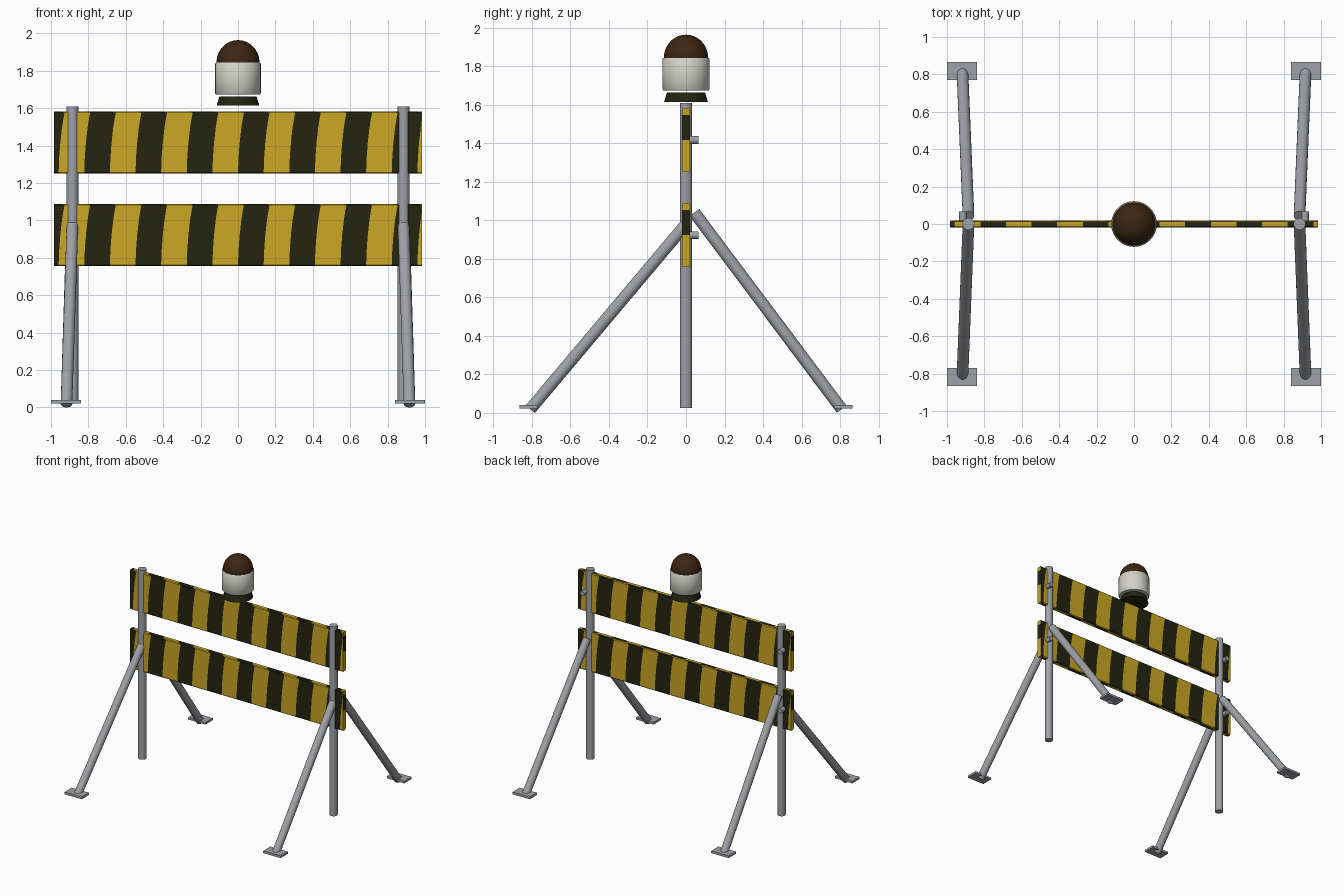
import bpy
import bmesh
import math
from mathutils import Vector

if "Cube" in bpy.data.objects:
    bpy.data.objects.remove(bpy.data.objects["Cube"])


def make_material(name, rgb):
    mat = bpy.data.materials.new(name)
    mat.use_nodes = True
    mat.diffuse_color = (*rgb, 1)
    mat.node_tree.nodes["Principled BSDF"].inputs["Base Color"].default_value = (*rgb, 1)
    return mat


yellow = make_material("stripe yellow", (0.60, 0.39, 0.018))
black = make_material("stripe black", (0.018, 0.018, 0.005))
steel = make_material("grey steel", (0.34, 0.36, 0.39))
white = make_material("lamp white", (0.65, 0.65, 0.58))
brown = make_material("lens brown", (0.045, 0.019, 0.006))


def finish(bm, name, mats, smooth=True):
    bmesh.ops.recalc_face_normals(bm, faces=bm.faces)
    mesh = bpy.data.meshes.new(name)
    bm.to_mesh(mesh)
    bm.free()
    obj = bpy.data.objects.new(name, mesh)
    bpy.context.collection.objects.link(obj)
    for mat in mats:
        mesh.materials.append(mat)
    if smooth:
        bpy.ops.object.select_all(action="DESELECT")
        obj.select_set(True)
        bpy.context.view_layer.objects.active = obj
        bpy.ops.object.shade_smooth_by_angle(angle=math.radians(40))
    return obj


def tube(name, start, end, radius):
    """Capped round bar between two points."""
    start, end = Vector(start), Vector(end)
    axis = end - start
    bm = bmesh.new()
    bmesh.ops.create_cone(bm, cap_ends=True, segments=20, radius1=radius,
                          radius2=radius, depth=axis.length)
    turn = axis.to_track_quat("Z", "Y").to_matrix().to_4x4()
    bmesh.ops.transform(bm, matrix=turn, verts=bm.verts)
    bmesh.ops.translate(bm, vec=(start + end) / 2, verts=bm.verts)
    return finish(bm, name, [steel])


def lathe(name, profile, mat, segments=40):
    """Spin a (radius, height) profile around the z axis."""
    bm = bmesh.new()
    verts = [bm.verts.new((r, 0, z)) for r, z in profile]
    edges = [bm.edges.new(pair) for pair in zip(verts, verts[1:])]
    bmesh.ops.spin(bm, geom=verts + edges, cent=(0, 0, 0), axis=(0, 0, 1),
                   angle=math.tau, steps=segments)
    bmesh.ops.remove_doubles(bm, verts=bm.verts, dist=0.0005)
    return finish(bm, name, [mat])


# Striped boards: a cross-section ring carried along the stripe boundaries
HALF_LENGTH, HALF_HEIGHT, STRIPE = 0.984, 0.166, 0.137
ROWS = [(-0.16, 0), (-0.08, 0.003), (0, 0.009), (0.08, 0.018), (0.13, 0.026), (0.16, 0.032)]


def board(name, mid_z):
    front = [(-0.014, -HALF_HEIGHT, 0)]
    front += [(-0.02, z, lean) for z, lean in ROWS]
    front += [(-0.014, HALF_HEIGHT, 0)]
    ring = front + [(-y, z, -lean) for y, z, lean in reversed(front)]
    count, half = len(ring), len(front)
    bm = bmesh.new()
    columns = []
    for k in range(-8, 9):
        limit = HALF_LENGTH - (0 if abs(k) == 8 else 0.003)
        columns.append([bm.verts.new((max(-limit, min(limit, k * STRIPE + lean)), y, mid_z + z))
                        for y, z, lean in ring])
    for k, (a, b) in enumerate(zip(columns, columns[1:])):
        for i in range(count):
            j = (i + 1) % count
            face = bm.faces.new((a[i], a[j], b[j], b[i]))
            on_back = half <= i < count - 1
            face.material_index = int((k % 2 == 0) != on_back)
    for col in (columns[0], columns[-1]):
        for i in range(half - 1):
            face = bm.faces.new((col[i], col[i + 1], col[count - 2 - i], col[count - 1 - i]))
            height = face.calc_center_median().z - mid_z
            face.material_index = int(0 < height < 0.14)
    return finish(bm, name, [yellow, black], smooth=False)


board("upper_board", 1.417)
board("lower_board", 0.923)

# Frame on each side: post, two splayed legs, foot plates and bolts
for side, s in (("left", 1), ("right", -1)):
    tube(f"{side}_post", (s * 0.885, 0, 0.025), (s * 0.885, 0, 1.61), 0.032)
    tops = {"front": (s * 0.885, 0, 0.98), "back": (s * 0.885, 0.044, 1.04)}
    for end, t in (("front", -1), ("back", 1)):
        tube(f"{side}_{end}_leg", tops[end], (s * 0.917, t * 0.808, 0.02), 0.031)
        bm = bmesh.new()
        bmesh.ops.create_cube(bm, size=1)
        bmesh.ops.scale(bm, vec=(0.16, 0.096, 0.018), verts=bm.verts)
        bmesh.ops.translate(bm, vec=(s * 0.92, t * 0.818, 0.031), verts=bm.verts)
        finish(bm, f"{side}_{end}_foot_plate", [steel], smooth=False)
    for level, z in (("upper", 1.417), ("lower", 0.923)):
        tube(f"{side}_{level}_bolt", (s * 0.915, 0.015, z), (s * 0.915, 0.066, z), 0.02)

# Warning lamp: flared base, housing and domed lens
lathe("lamp_base", [(0, 1.614), (0.114, 1.614), (0.099, 1.664), (0, 1.664)], black)
lathe("lamp_housing", [(0, 1.674), (0.117, 1.674), (0.122, 1.68), (0.122, 1.838),
                       (0.117, 1.844), (0, 1.844)], white)
dome = [(0.115 * math.cos(a), 1.844 + 0.12 * math.sin(a))
        for a in (math.pi / 2 * i / 12 for i in range(13))]
lathe("lamp_lens", dome, brown)
